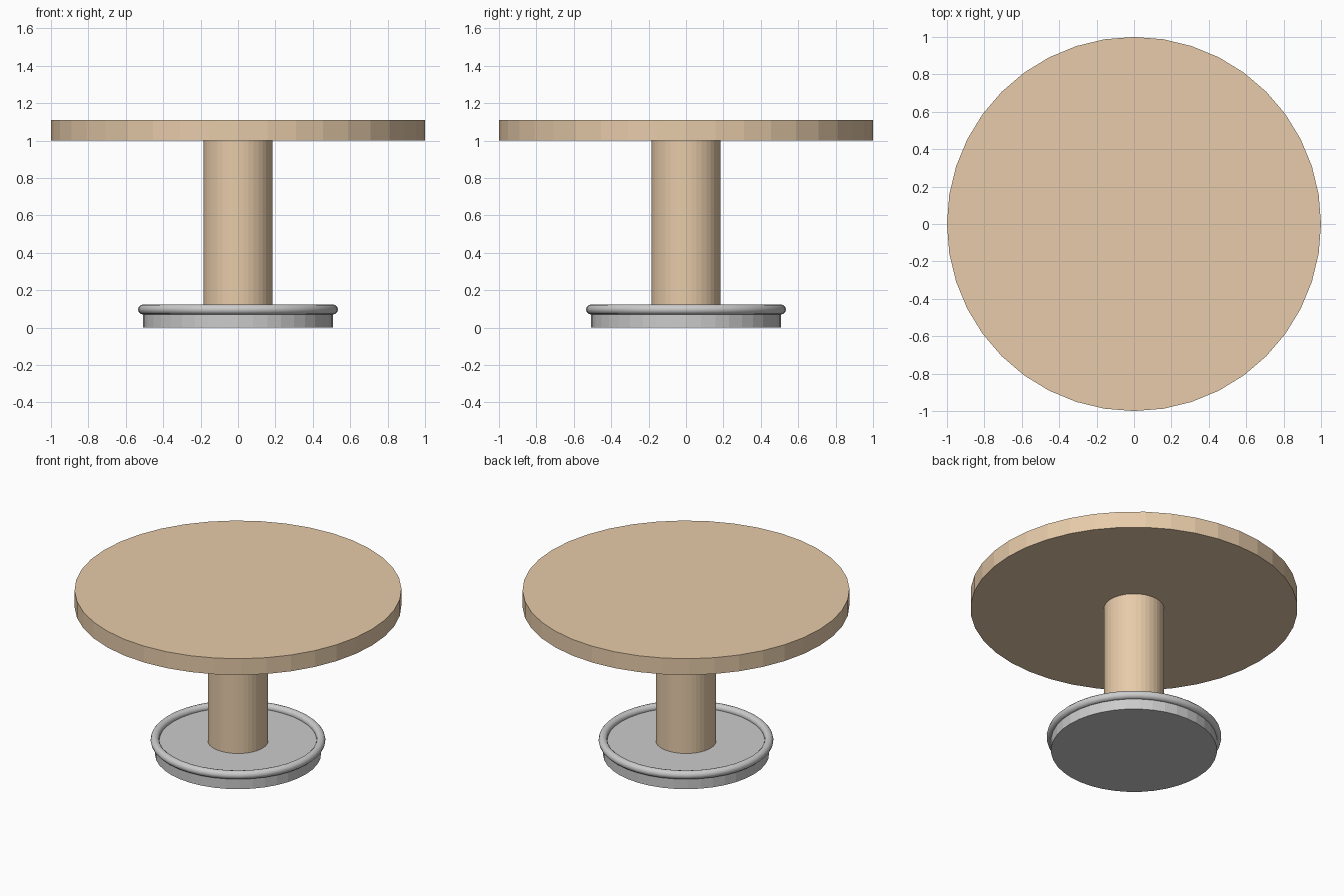
import bpy
from math import radians

if "Cube" in bpy.data.objects:
    bpy.data.objects.remove(bpy.data.objects["Cube"])

wood = bpy.data.materials.new("wood")
wood.diffuse_color = (0.8, 0.6, 0.4, 1)
wood.use_nodes = True
wood.node_tree.nodes["Principled BSDF"].inputs["Base Color"].default_value = wood.diffuse_color


def disc(name, radius, z0, z1, mat=None):
    bpy.ops.mesh.primitive_cylinder_add(vertices=40, radius=radius, depth=z1 - z0,
                                        location=(0, 0, (z0 + z1) / 2))
    ob = bpy.context.object
    ob.name = name
    if mat:
        ob.data.materials.append(mat)
    return ob


# Round table top
disc("table_top", 1.0, 1.0, 1.11, wood)

# Central column
disc("column", 0.185, 0.085, 1.0, wood)

# Metal foot plate
disc("base_plate", 0.508, 0.0, 0.09)

# Rounded rim around the foot plate
bpy.ops.mesh.primitive_torus_add(major_radius=0.508, minor_radius=0.027,
                                 major_segments=40, minor_segments=12,
                                 location=(0, 0, 0.097))
bpy.context.object.name = "base_rim"
bpy.ops.object.shade_smooth_by_angle(angle=radians(40))
